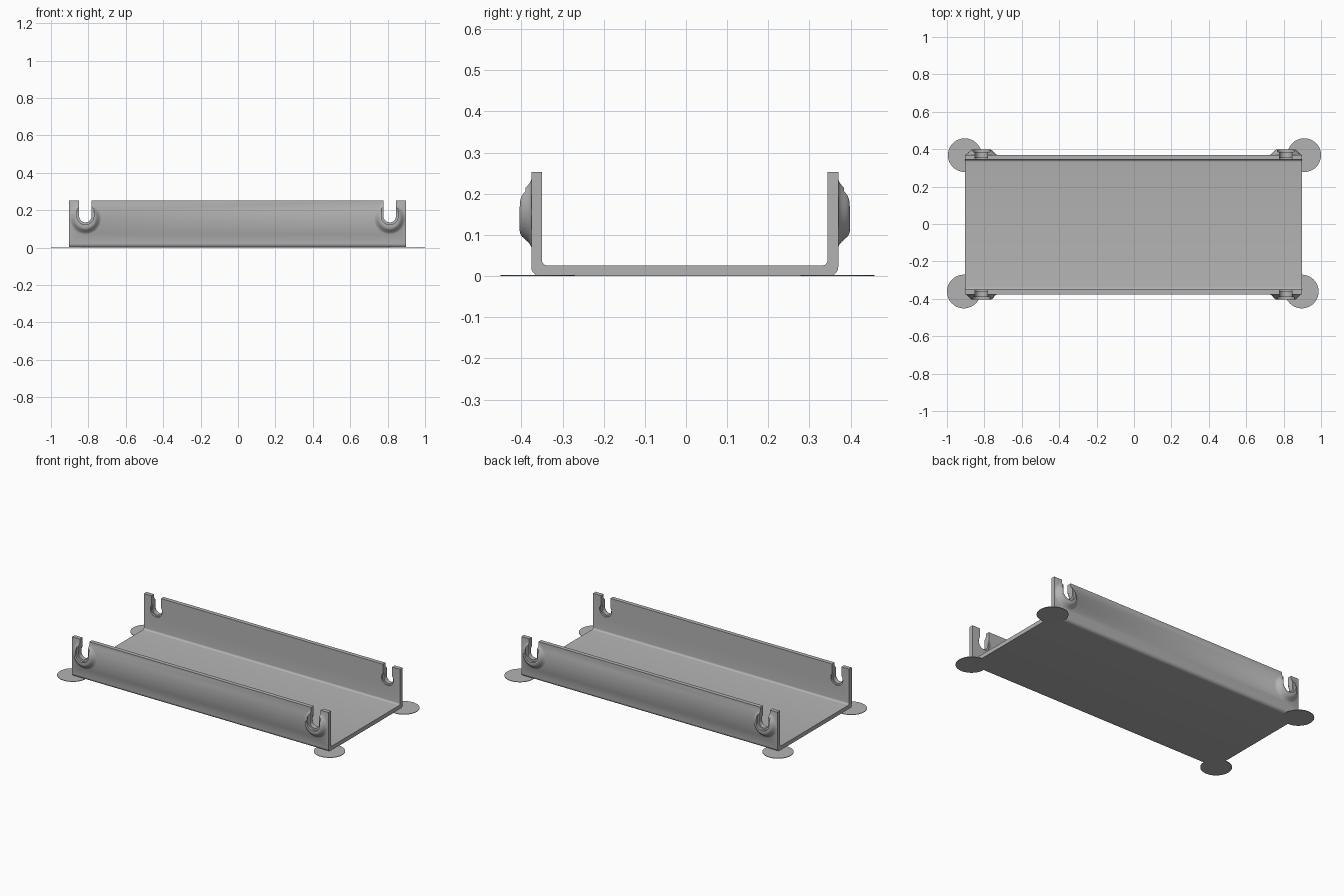
import bpy, bmesh, math
from mathutils import Matrix, Vector

if "Cube" in bpy.data.objects:
    bpy.data.objects.remove(bpy.data.objects["Cube"])

steel = bpy.data.materials.new("grey_steel")
steel.diffuse_color = (0.45, 0.45, 0.45, 1)
steel.use_nodes = True
steel.node_tree.nodes["Principled BSDF"].inputs["Base Color"].default_value = steel.diffuse_color

X0, X1 = -0.903, 0.899          # channel ends
YF, YB = -0.376, 0.37           # outer faces of the two walls
T, H, SLOT_Z = 0.026, 0.253, 0.168


def finish(name, bm):
    bmesh.ops.recalc_face_normals(bm, faces=bm.faces)
    me = bpy.data.meshes.new(name)
    bm.to_mesh(me)
    bm.free()
    me.materials.append(steel)
    ob = bpy.data.objects.new(name, me)
    bpy.context.collection.objects.link(ob)
    return ob


def prism(name, pts, vec):
    """Closed outline swept along a vector."""
    bm = bmesh.new()
    f = bm.faces.new([bm.verts.new(p) for p in pts])
    r = bmesh.ops.extrude_face_region(bm, geom=[f])
    vs = [g for g in r["geom"] if isinstance(g, bmesh.types.BMVert)]
    bmesh.ops.translate(bm, verts=vs, vec=vec)
    return finish(name, bm)


def arc(cx, cy, r, a0, a1, n):
    return [(cx + r * math.cos(math.radians(a0 + (a1 - a0) * i / n)),
             cy + r * math.sin(math.radians(a0 + (a1 - a0) * i / n)))
            for i in range(n + 1)]


def boolean(ob, other, op):
    m = ob.modifiers.new(op.lower(), 'BOOLEAN')
    m.operation, m.object, m.solver = op, other, 'EXACT'
    bpy.context.view_layer.objects.active = ob
    bpy.ops.object.modifier_apply(modifier=m.name)
    bpy.data.objects.remove(other)


def slot(x, half, ya, yb):
    """Round-bottomed slot, open at the top."""
    out = arc(x, SLOT_Z, half, 180, 360, 20) + [(x + half, 0.4), (x - half, 0.4)]
    return prism("slot_cutter", [(a, ya, b) for a, b in out], (0, yb - ya, 0))


# Bent sheet channel: U section with rounded bends
ro, ri = 0.022, 0.012
section = ([(YF, H)] + arc(YF + ro, ro, ro, 180, 270, 8)
           + arc(YB - ro, ro, ro, 270, 360, 8) + [(YB, H), (YB - T, H)]
           + arc(YB - T - ri, T + ri, ri, 360, 270, 6)
           + arc(YF + T + ri, T + ri, ri, 270, 180, 6) + [(YF + T, H)])
channel = prism("channel", [(X0, y, z) for y, z in section], (X1 - X0, 0, 0))

# Raised bosses: dish profile (radius, height) turned about the wall normal
DISH = [(0, -0.012), (0.085, -0.012), (0.085, 0.0), (0.079, 0.003), (0.073, 0.008),
        (0.066, 0.016), (0.060, 0.0225), (0.054, 0.0265), (0.047, 0.028), (0, 0.028)]
places = [(x, y, s) for x in (-0.816, 0.811) for y, s in ((YF, -1), (YB, 1))]
for x, y, s in places:
    bm = bmesh.new()
    vs = [bm.verts.new((x + r, y + s * h, 0.156)) for r, h in DISH]
    es = [bm.edges.new(p) for p in zip(vs, vs[1:])]
    bmesh.ops.spin(bm, geom=vs + es, cent=(x, y, 0.156), axis=(0, 1, 0),
                   angle=2 * math.pi, steps=48)
    bmesh.ops.remove_doubles(bm, verts=bm.verts, dist=1e-5)
    boolean(channel, finish("boss", bm), 'UNION')

# Slots: narrow through cut, wider step outside, round recess inside
for x, y, s in places:
    boolean(channel, slot(x, 0.033, y - 0.1, y + 0.1), 'DIFFERENCE')
    boolean(channel, slot(x, 0.045, y + s * 0.014, y + s * 0.1), 'DIFFERENCE')
    ring = [(a, y - s * 0.1, b) for a, b in arc(x, SLOT_Z, 0.042, 0, 352.5, 47)]
    boolean(channel, prism("recess_cutter", ring, (0, s * 0.084, 0)), 'DIFFERENCE')

# Thin round pads under the corners
objs = [channel]
for name, x, y in (("pad_back_left", -0.905, 0.368), ("pad_back_right", 0.910, 0.368),
                   ("pad_front_left", -0.910, -0.361), ("pad_front_right", 0.897, -0.361)):
    bm = bmesh.new()
    bmesh.ops.create_cone(bm, cap_ends=True, segments=64, radius1=0.09, radius2=0.09,
                          depth=0.003, matrix=Matrix.Translation((x, y, 0.0015)))
    objs.append(finish(name, bm))

# Smooth the bends, keep hard edges
for ob in objs:
    bpy.ops.object.select_all(action='DESELECT')
    ob.select_set(True)
    bpy.context.view_layer.objects.active = ob
    bpy.ops.object.shade_smooth_by_angle(angle=math.radians(30))
